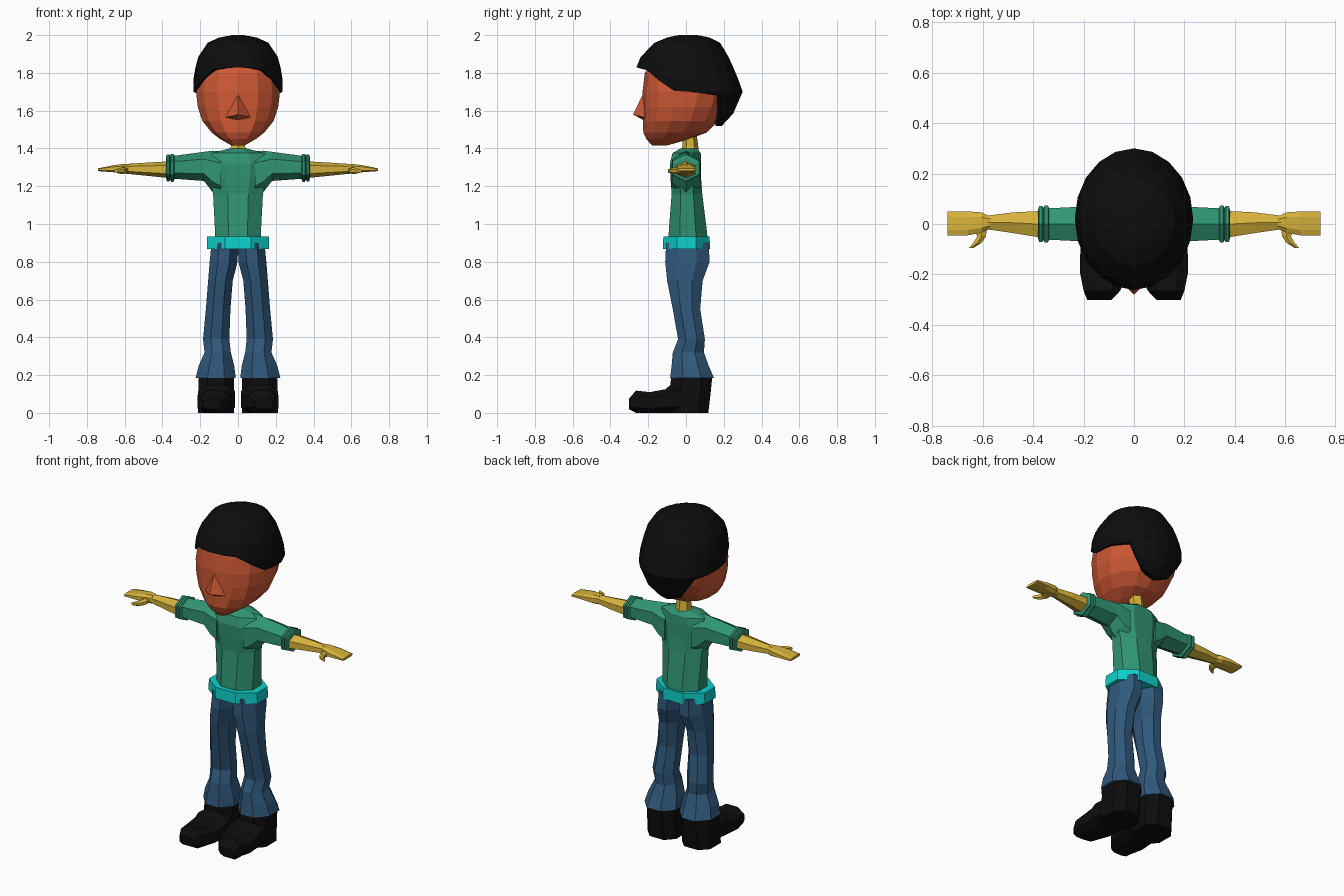
import bpy, bmesh, math
from mathutils import Vector

if "Cube" in bpy.data.objects:
    bpy.data.objects.remove(bpy.data.objects["Cube"])


def material(name, rgb):
    m = bpy.data.materials.new(name)
    m.diffuse_color = (*rgb, 1)
    m.use_nodes = True
    m.node_tree.nodes["Principled BSDF"].inputs["Base Color"].default_value = m.diffuse_color
    return m


FACE = material("face_red", (0.63, 0.100, 0.036))
SKIN = material("arm_yellow", (0.68, 0.45, 0.045))
SHIRT = material("shirt_green", (0.030, 0.30, 0.175))
BELT = material("belt_cyan", (0.004, 0.64, 0.60))
JEANS = material("jeans_blue", (0.029, 0.098, 0.20))
BLACK = material("black", (0.004, 0.004, 0.004))


def make(name, verts, faces, mat, mirror=False):
    bm = bmesh.new()
    vs = [bm.verts.new(v) for v in verts]
    for f in faces:
        bm.faces.new([vs[i] for i in f])
    bmesh.ops.remove_doubles(bm, verts=bm.verts, dist=0.0005)
    bmesh.ops.recalc_face_normals(bm, faces=bm.faces)
    me = bpy.data.meshes.new(name)
    bm.to_mesh(me)
    bm.free()
    me.materials.append(mat)
    ob = bpy.data.objects.new(name, me)
    bpy.context.collection.objects.link(ob)
    if mirror:
        ob.modifiers.new("mirror", "MIRROR")
    return ob


def stitch(name, rings, mat, mirror=False):
    """Join equal-length rings with quads and cap both ends."""
    n = len(rings[0])
    verts = [v for r in rings for v in r]
    faces = [(k * n + i, k * n + (i + 1) % n, (k + 1) * n + (i + 1) % n, (k + 1) * n + i)
             for k in range(len(rings) - 1) for i in range(n)]
    faces += [tuple(range(n)), tuple(range(len(verts) - n, len(verts)))]
    return make(name, verts, faces, mat, mirror)


def loft(name, axis, sections, mat, n=8, phase=None, power=1.0, mirror=False):
    """Sections are (position, a0, a1, b0, b1): a polygon filling that box."""
    phase = math.pi / n if phase is None else phase
    sp = lambda t: math.copysign(abs(t) ** power, t) if abs(t) > 1e-6 else 0
    unit = [(sp(math.cos(phase + 2 * math.pi * i / n)),
             sp(math.sin(phase + 2 * math.pi * i / n))) for i in range(n)]
    ma, mb = max(u[0] for u in unit), max(u[1] for u in unit)
    rings = []
    for p, a0, a1, b0, b1 in sections:
        ring = []
        for u, v in unit:
            a = (a0 + a1) / 2 + u / ma * (a1 - a0) / 2
            b = (b0 + b1) / 2 + v / mb * (b1 - b0) / 2
            ring.append({"x": (p, a, b), "y": (a, p, b), "z": (a, b, p)}[axis])
        rings.append(ring)
    return stitch(name, rings, mat, mirror)


def sym(rows):
    """(z, half width, front, back) -> loft sections."""
    return [(z, -w, w, f, b) for z, w, f, b in rows]


# Head and nose
loft("head", "z", sym([
    (1.416, .035, -.18, -.10), (1.45, .095, -.21, .02), (1.485, .14, -.226, .11),
    (1.545, .188, -.228, .17), (1.62, .213, -.229, .21), (1.70, .222, -.23, .24),
    (1.80, .21, -.218, .235), (1.90, .17, -.16, .18)]), FACE, n=14, power=0.9)
make("nose", [(0, -.222, 1.70), (0, -.28, 1.58), (-.065, -.218, 1.565), (.065, -.218, 1.565),
              (0, -.222, 1.548), (0, -.17, 1.58)],
     [(0, 1, 2), (0, 3, 1), (1, 4, 2), (1, 3, 4), (0, 2, 5), (0, 5, 3), (2, 4, 5), (4, 3, 5)], FACE)

# Hair: dome whose lower edge height changes from fringe to nape
DOME = [(2.0, .03, -.04, .06), (1.987, .10, -.10, .125), (1.96, .16, -.165, .18),
        (1.885, .21, -.24, .225), (1.83, .225, -.262, .25), (1.77, .235, -.26, .275),
        (1.70, .235, -.25, .30), (1.585, .19, -.20, .25), (1.52, .13, -.15, .19)]
RIM = [1.83, 1.825, 1.815, 1.76, 1.705, 1.70, 1.69, 1.68, 1.55, 1.53, 1.52]


def dome_point(z, ang, scale=1.0):
    for lo, hi in zip(DOME[1:], DOME):
        if z >= lo[0]:
            break
    t = (z - lo[0]) / (hi[0] - lo[0])
    w, f, b = [lo[i] + (hi[i] - lo[i]) * t for i in (1, 2, 3)]
    c = math.cos(ang)
    d = (.02 - f) if c > 0 else (b - .02)
    return (scale * w * math.sin(ang), .02 - scale * d * c, z)


N = 20
rims = [RIM[min(i, N - i)] for i in range(N)]
angles = [2 * math.pi * i / N for i in range(N)]
hair_rings = [[dome_point(max(row[0], r), a) for r, a in zip(rims, angles)] for row in DOME]
hair_rings.append([dome_point(r, a, 0.8) for r, a in zip(rims, angles)])
n_v = len(hair_rings) * N
hair_faces = [tuple(range(N))]
for k in range(len(hair_rings) - 1):
    for i in range(N):
        j = (i + 1) % N
        # skip cells flattened by the rim
        quad = [k * N + i, k * N + j, (k + 1) * N + j, (k + 1) * N + i]
        pts = []
        for q in quad:
            p = Vector(hair_rings[q // N][q % N])
            if all((p - Vector(hair_rings[s // N][s % N])).length > 0.001 for s in pts):
                pts.append(q)
        if len(pts) > 2:
            hair_faces.append(tuple(pts))
make("hair", [v for r in hair_rings for v in r], hair_faces, BLACK)

# Neck
loft("neck", "z", sym([(1.36, .05, -.03, .07), (1.41, .038, -.02, .065),
                       (1.52, .034, -.01, .05)]), SKIN, n=6)

# Shirt body, sleeves and ribbed cuffs
loft("shirt_body", "z", sym([
    (.90, .122, -.095, .115), (.95, .121, -.092, .112), (1.16, .132, -.076, .086),
    (1.24, .15, -.082, .08), (1.32, .165, -.085, .08), (1.375, .14, -.072, .078),
    (1.40, .045, -.03, .06)]), SHIRT)
loft("sleeve", "x", [
    (.09, -.078, .078, 1.14, 1.385), (.135, -.075, .075, 1.17, 1.388), (.18, -.07, .07, 1.228, 1.382),
    (.345, -.062, .062, 1.24, 1.36)], SHIRT, n=6, phase=math.pi / 2, mirror=True)
loft("cuff", "x", [(x, -h, h, 1.297 - h, 1.297 + h) for x, h in [
    (.335, .06), (.342, .074), (.354, .074), (.359, .064), (.365, .072), (.376, .072), (.381, .056)]],
    SHIRT, n=6, phase=math.pi / 2, mirror=True)

# Forearm, hand and thumb
loft("forearm", "x", [
    (.36, -.055, .052, 1.243, 1.332), (.48, -.036, .046, 1.255, 1.325),
    (.59, -.02, .032, 1.266, 1.318)], SKIN, n=6, phase=math.pi / 2, mirror=True)
loft("hand", "x", [
    (.57, -.018, .03, 1.268, 1.318), (.605, -.035, .046, 1.268, 1.318),
    (.66, -.045, .05, 1.274, 1.311), (.74, -.045, .05, 1.28, 1.295)],
    SKIN, power=0.7, mirror=True)
loft("thumb", "y", [
    (.0, .58, .64, 1.27, 1.305), (-.05, .588, .622, 1.265, 1.30),
    (-.075, .605, .638, 1.265, 1.297), (-.095, .637, .655, 1.272, 1.29)],
    SKIN, n=6, mirror=True)

# Belt
loft("belt", "z", sym([(.868, .165, -.122, .127), (.935, .163, -.12, .125)]), BELT)

# Trouser legs with flared hems
loft("trouser_leg", "z", [
    (.90, .0, .14, -.105, .12), (.80, .002, .15, -.11, .125), (.70, .028, .158, -.10, .088),
    (.55, .04, .170, -.07, .075), (.39, .046, .185, -.042, .10), (.32, .038, .177, -.07, .095),
    (.25, .02, .208, -.076, .12), (.185, .012, .224, -.084, .148)], JEANS, mirror=True)

# Boots: shaft and foot
loft("boot_shaft", "z", [
    (.22, .035, .20, -.06, .12), (.18, .02, .208, -.08, .138), (.10, .02, .21, -.085, .13),
    (.0, .02, .212, -.085, .118)], BLACK, power=0.8, mirror=True)
loft("boot_foot", "y", [
    (.03, .022, .21, .0, .14), (-.08, .016, .212, .0, .15), (-.11, .015, .213, .0, .125),
    (-.19, .02, .215, .0, .11), (-.265, .055, .20, .0, .118), (-.302, .09, .185, .02, .075)],
    BLACK, power=0.7, mirror=True)
